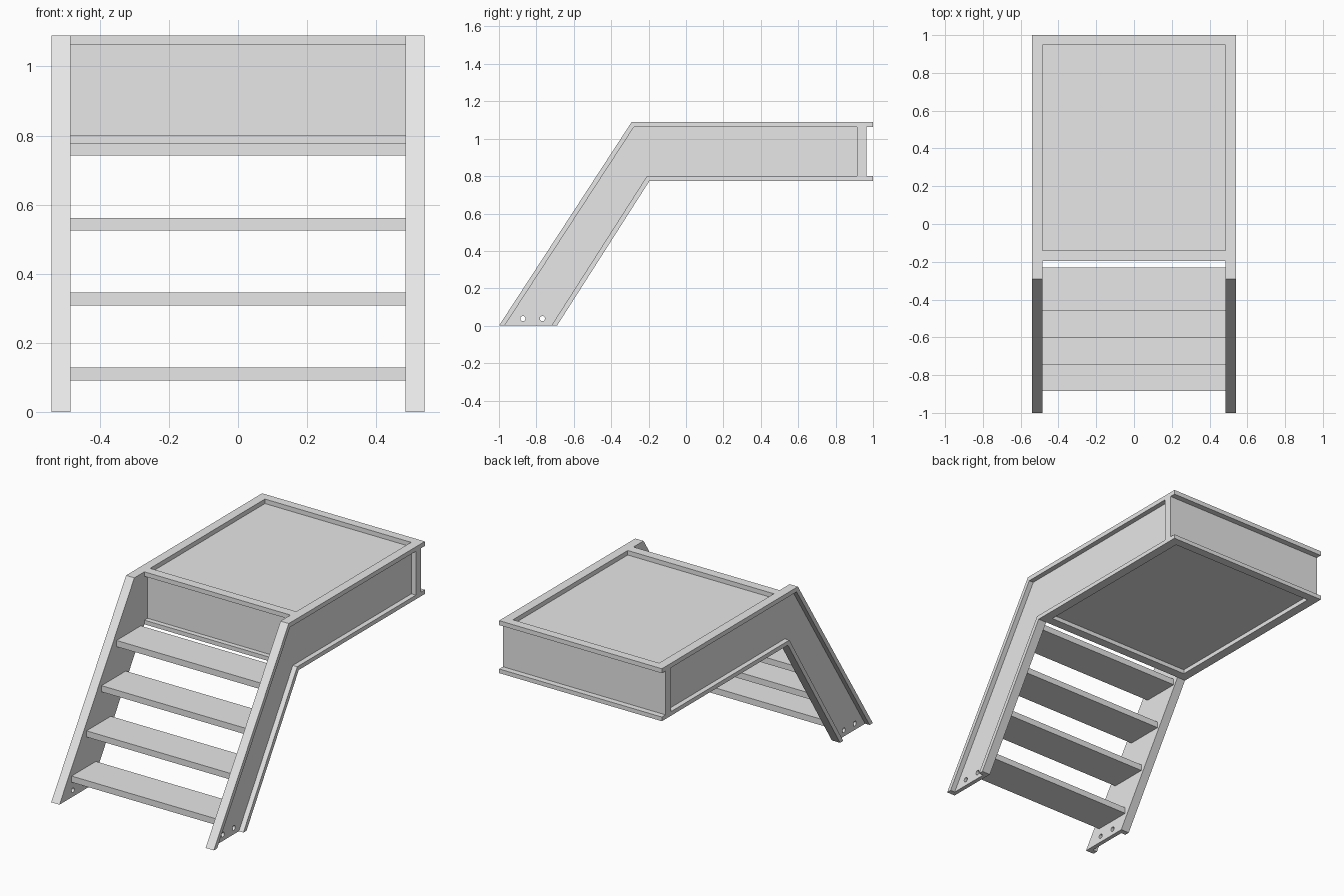
import bpy, bmesh
from mathutils import Matrix

cube = bpy.data.objects.get("Cube")
if cube:
    bpy.data.objects.remove(cube, do_unlink=True)

steel = bpy.data.materials.new("grey steel")
steel.use_nodes = True
GREY = (0.8, 0.8, 0.8, 1)
steel.diffuse_color = GREY
steel.node_tree.nodes["Principled BSDF"].inputs["Base Color"].default_value = GREY

HALF, INNER, WEB = 0.54, 0.485, 0.51    # outer side, inner side, outer face of side web
LOW, HIGH = 0.80, 1.063                 # inner faces of the flanges
BOTTOM, TOP = 0.775, 1.09
FRONT, BACK = -0.195, 1.0               # platform ends


def finish(name, bm):
    bmesh.ops.recalc_face_normals(bm, faces=bm.faces)
    mesh = bpy.data.meshes.new(name)
    bm.to_mesh(mesh)
    bm.free()
    mesh.materials.append(steel)
    obj = bpy.data.objects.new(name, mesh)
    bpy.context.collection.objects.link(obj)
    return obj


def slab(name, profile, x0, x1):
    """Extrude a (y, z) outline from x0 to x1."""
    bm = bmesh.new()
    face = bm.faces.new([bm.verts.new((x0, y, z)) for y, z in profile])
    new = bmesh.ops.extrude_face_region(bm, geom=[face])["geom"]
    verts = [v for v in new if isinstance(v, bmesh.types.BMVert)]
    bmesh.ops.translate(bm, verts=verts, vec=(x1 - x0, 0, 0))
    return finish(name, bm)


def box(name, x, y, z):
    return slab(name, [(y[0], z[0]), (y[1], z[0]), (y[1], z[1]), (y[0], z[1])], *x)


def pin(name, y, z, radius):
    bm = bmesh.new()
    bmesh.ops.create_cone(bm, cap_ends=True, segments=20, radius1=radius, radius2=radius,
                          depth=2, matrix=Matrix.Translation((0, y, z))
                          @ Matrix.Rotation(1.570796, 4, "Y"))
    return finish(name, bm)


def cut(target, cutter):
    cutter.hide_render = True
    mod = target.modifiers.new("cut", "BOOLEAN")
    mod.operation, mod.solver, mod.object = "DIFFERENCE", "EXACT", cutter
    bpy.context.view_layer.objects.active = target
    bpy.ops.object.modifier_apply(modifier=mod.name)
    bpy.data.objects.remove(cutter, do_unlink=True)


# Frame: side stringers and platform as one bent profile
frame = slab("stair_frame", [(-1, 0), (-0.69, 0), (FRONT, BOTTOM), (BACK, BOTTOM),
                             (BACK, TOP), (-0.29, TOP)], -HALF, HALF)

# Opening between the stringers
cut(frame, box("stairwell", (-INNER, INNER), (-2, FRONT), (-1, 2)))

# Recessed channel webs at the front and back of the platform
cut(frame, box("front_channel", (-INNER, INNER), (FRONT - 0.1, FRONT + 0.03), (LOW, HIGH)))
cut(frame, box("back_channel", (-1, 1), (0.965, 1.1), (LOW, HIGH)))

# Recessed deck and underside
for z in ((HIGH, 1.2), (0.7, LOW)):
    cut(frame, box("deck_recess", (-INNER, INNER), (-0.14, 0.948), z))

# Outer pockets that leave the channel flanges on each side
pocket = [(-1.035, -0.1), (-0.784, -0.1), (-0.209, LOW), (0.915, LOW),
          (0.915, HIGH), (-0.278, HIGH)]
for side in (-1, 1):
    cut(frame, slab("side_pocket", pocket, side * WEB, side * 0.7))

# Anchor bolt holes at the feet
for y in (-0.872, -0.768):
    cut(frame, pin("bolt_hole", y, 0.038, 0.014))

# Treads
for i in range(4):
    y, z = -0.885 + 0.142 * i, 0.128 + 0.217 * i
    box(f"tread_{i + 1}", (-INNER, INNER), (y, y + 0.23), (z - 0.037, z))
